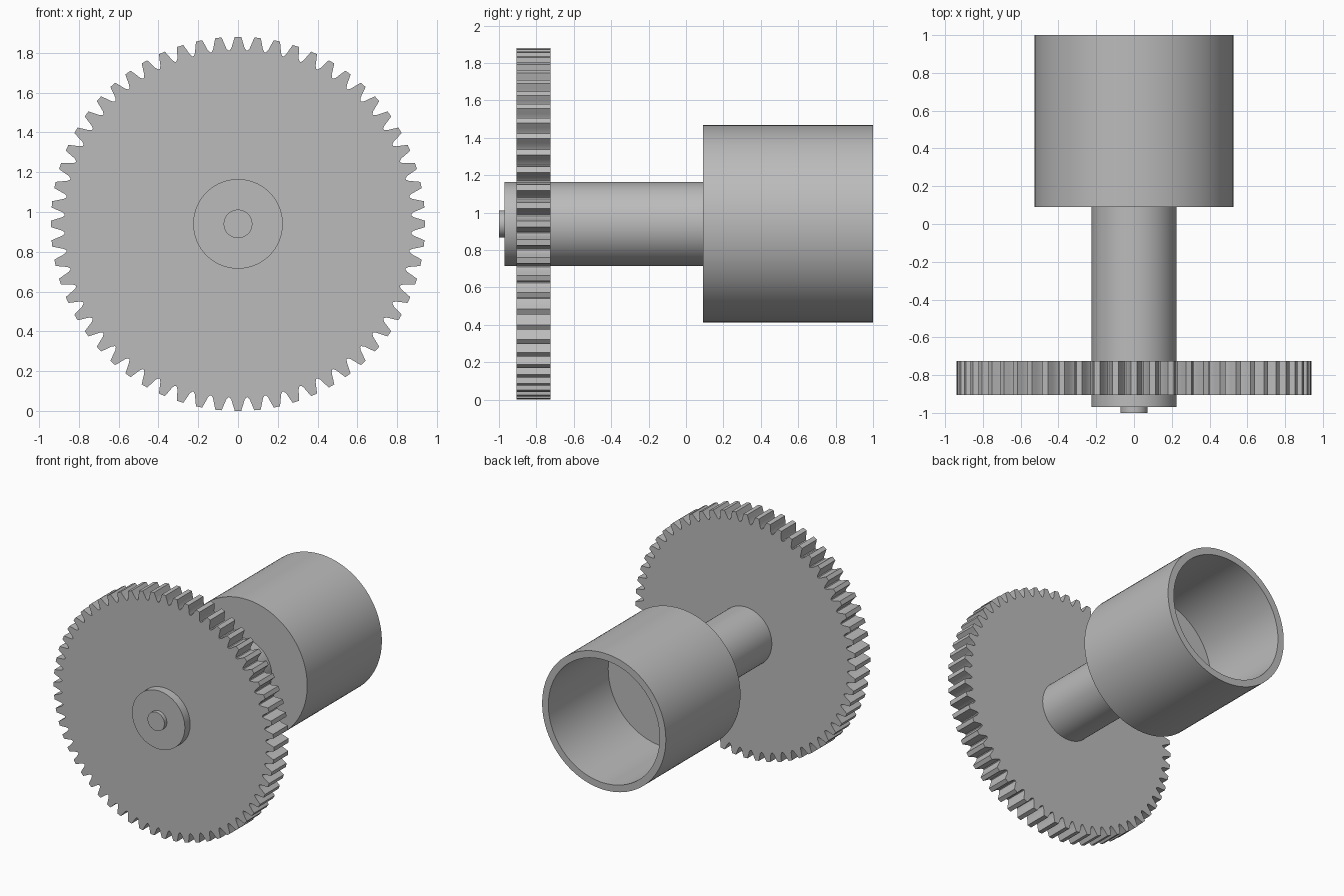
import bpy, bmesh
from math import sin, cos, pi, radians

cube = bpy.data.objects.get("Cube")
if cube:
    bpy.data.objects.remove(cube, do_unlink=True)

AXIS_Z = 0.94
TEETH = 60

grey = bpy.data.materials.new("plain grey")
grey.use_nodes = True
colour = (0.5, 0.5, 0.5, 1)
grey.diffuse_color = colour
grey.node_tree.nodes["Principled BSDF"].inputs["Base Color"].default_value = colour


def finish(name, bm, smooth_angle):
    bmesh.ops.recalc_face_normals(bm, faces=bm.faces)
    mesh = bpy.data.meshes.new(name)
    bm.to_mesh(mesh)
    bm.free()
    mesh.materials.append(grey)
    obj = bpy.data.objects.new(name, mesh)
    bpy.context.collection.objects.link(obj)
    bpy.ops.object.select_all(action="DESELECT")
    obj.select_set(True)
    bpy.context.view_layer.objects.active = obj
    bpy.ops.object.shade_smooth_by_angle(angle=radians(smooth_angle))
    return obj


def turned(name, profile, sides=96):
    """Turn a (radius, y) profile round the shaft axis and cap its open ends."""
    bm = bmesh.new()
    rings = []
    for r, y in profile:
        rings.append([bm.verts.new((r * sin(2 * pi * i / sides), y,
                                    AXIS_Z + r * cos(2 * pi * i / sides)))
                      for i in range(sides)])
    for a, b in zip(rings, rings[1:]):
        for i in range(sides):
            j = (i + 1) % sides
            bm.faces.new((a[i], a[j], b[j], b[i]))
    bm.faces.new(rings[0])
    bm.faces.new(rings[-1])
    return finish(name, bm, 30)


# Gear: one tooth outline repeated round the rim, then extruded
def gear(name, y0, y1):
    half_tooth = [(0.872, -0.042), (0.885, -0.033), (0.91, -0.0255), (0.94, -0.016)]
    tooth = half_tooth + [(r, -w) for r, w in reversed(half_tooth)]
    bm = bmesh.new()
    outline = []
    for t in range(TEETH):
        for r, w in tooth:
            a = 2 * pi * t / TEETH + w / r
            outline.append(bm.verts.new((r * sin(a), y0, AXIS_Z + r * cos(a))))
    face = bm.faces.new(outline)
    side = bmesh.ops.extrude_face_region(bm, geom=[face], use_keep_orig=True)
    moved = [v for v in side["geom"] if isinstance(v, bmesh.types.BMVert)]
    bmesh.ops.translate(bm, verts=moved, vec=(0, y1 - y0, 0))
    return finish(name, bm, 20)


gear("gear_wheel", -0.905, -0.725)

# Shaft with its small end pin
turned("shaft", [(0.225, -0.97), (0.225, 0.15)])
turned("end_pin", [(0.072, -1.0), (0.072, -0.96)], 64)

# Hollow cup, open at the back
turned("cup", [(0.528, 0.09), (0.528, 1.0), (0.475, 1.0), (0.475, 0.27)])
